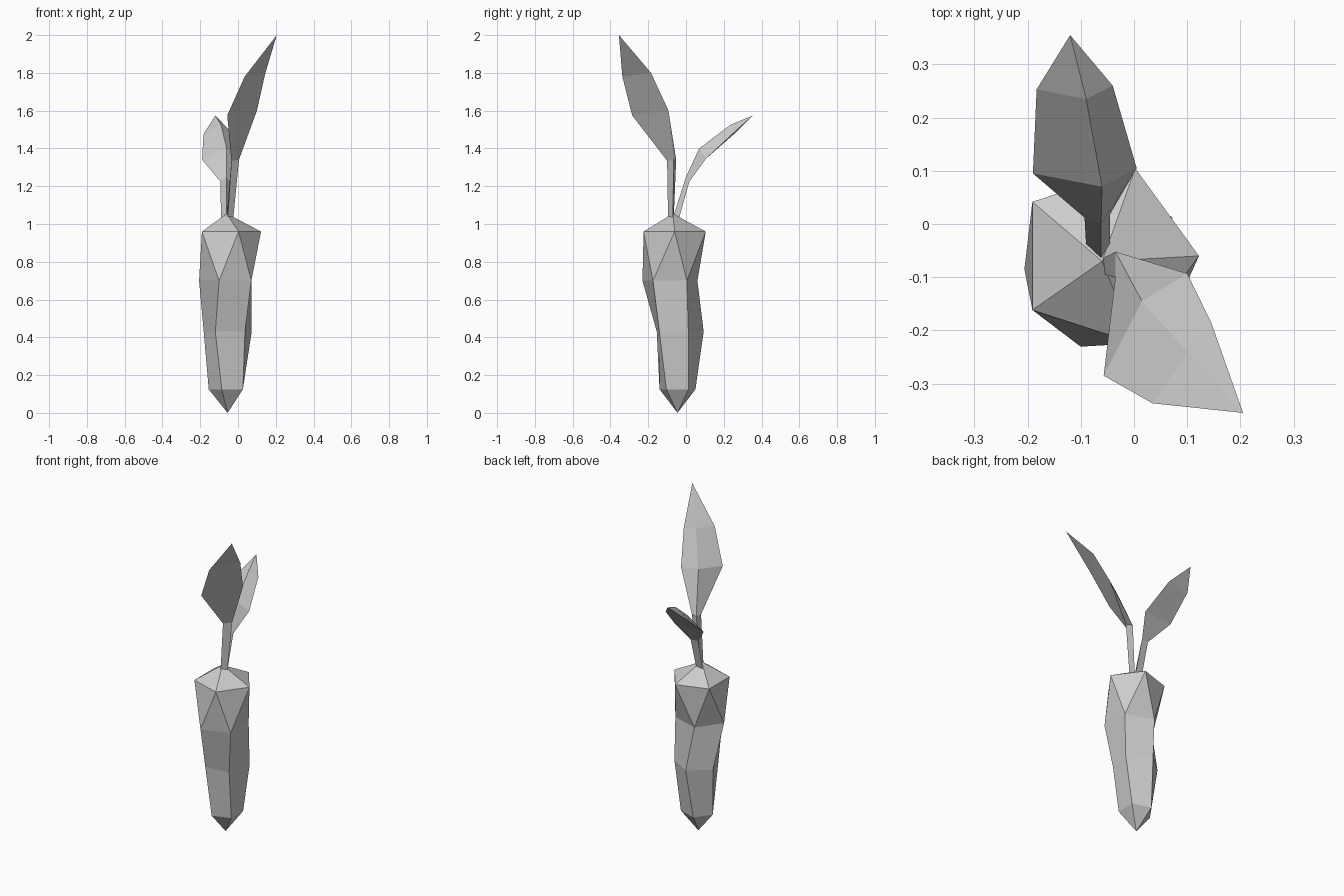
import bpy, bmesh
from math import cos, sin, radians

if "Cube" in bpy.data.objects:
    bpy.data.objects.remove(bpy.data.objects["Cube"])


def loft(name, rings, caps):
    """Skin equal-sized rings; one-point rings close to a tip."""
    bm = bmesh.new()
    loops = [[bm.verts.new(p) for p in ring] for ring in rings]
    for a, b in zip(loops, loops[1:]):
        n = max(len(a), len(b))
        for i in range(n):
            j = (i + 1) % n
            if len(a) == 1:
                bm.faces.new((a[0], b[j], b[i]))
            elif len(b) == 1:
                bm.faces.new((a[i], a[j], b[0]))
            elif name == "root" and a is loops[3]:
                # shoulder band is a zigzag of triangles
                bm.faces.new((a[i], a[j], b[j]))
                bm.faces.new((a[i], b[j], b[i]))
            else:
                bm.faces.new((a[i], a[j], b[j], b[i]))
    if caps:
        bm.faces.new(loops[0])
    bmesh.ops.recalc_face_normals(bm, faces=bm.faces[:])
    mesh = bpy.data.meshes.new(name)
    bm.to_mesh(mesh)
    bm.free()
    obj = bpy.data.objects.new(name, mesh)
    bpy.context.collection.objects.link(obj)
    return obj


def pentagon(cx, cy, z, r, turn):
    return [(cx + r * cos(radians(turn + 72 * i)),
             cy + r * sin(radians(turn + 72 * i)), z) for i in range(5)]


# Five-sided tapering root, slightly crooked
loft("root", [
    [(-0.055, -0.045, 0)],
    pentagon(-0.055, -0.045, 0.125, 0.10, 36),
    pentagon(-0.051, -0.040, 0.43, 0.134, 23),
    pentagon(-0.053, -0.085, 0.70, 0.153, 36),
    pentagon(-0.051, -0.060, 0.96, 0.173, 0 + 0),
    [(-0.06, -0.07, 1.055)],
], False)

# Leaves: triangular sections (left edge, ridge, right edge) from stem to tip
loft("tall_leaf", [
    [(-0.055, -0.095, 1.03), (-0.06, -0.065, 1.03), (-0.025, -0.07, 1.03)],
    [(-0.035, -0.10, 1.335), (-0.035, -0.052, 1.34), (0.005, -0.065, 1.34)],
    [(-0.057, -0.285, 1.575), (0.015, -0.145, 1.59), (0.10, -0.093, 1.60)],
    [(0.035, -0.337, 1.78), (0.10, -0.24, 1.79), (0.145, -0.185, 1.80)],
    [(0.205, -0.355, 2.0)],
], True)

loft("short_leaf", [
    [(-0.09, -0.04, 1.02), (-0.062, -0.07, 1.03), (-0.045, -0.04, 1.02)],
    [(-0.093, 0.012, 1.225), (-0.062, 0.0, 1.25), (-0.045, 0.018, 1.225)],
    [(-0.19, 0.095, 1.34), (-0.06, 0.07, 1.40), (0.005, 0.105, 1.345)],
    [(-0.183, 0.253, 1.475), (-0.09, 0.235, 1.525), (-0.04, 0.26, 1.49)],
    [(-0.12, 0.355, 1.575)],
], True)
